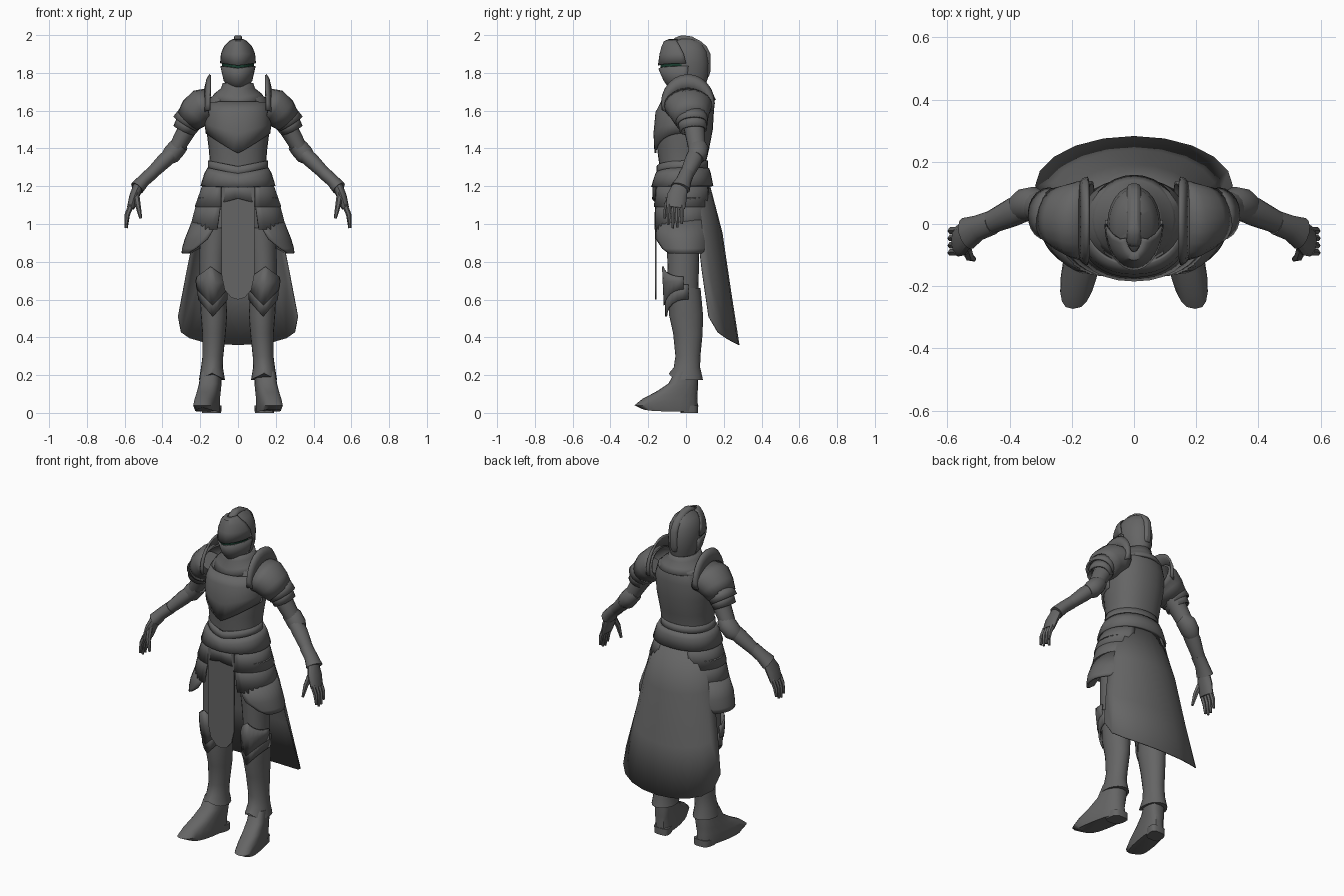
import bpy, bmesh, math
from mathutils import Vector

Y = Vector((0, 1, 0))
steel = bpy.data.materials.new("dark_steel")
steel.diffuse_color = (.13, .13, .13, 1)
green = bpy.data.materials.new("dark_green")
green.diffuse_color = (.01, .05, .03, 1)


def finish(name, bm, mirror=False, thick=0, angle=35, bevel=0, mat=steel):
    bmesh.ops.recalc_face_normals(bm, faces=bm.faces)
    me = bpy.data.meshes.new(name)
    bm.to_mesh(me)
    bm.free()
    me.materials.append(mat)
    ob = bpy.data.objects.new(name, me)
    bpy.context.collection.objects.link(ob)
    bpy.ops.object.select_all(action='DESELECT')
    ob.select_set(True)
    bpy.context.view_layer.objects.active = ob
    bpy.ops.object.shade_smooth_by_angle(angle=math.radians(angle))
    if thick:
        s = ob.modifiers.new("Thickness", 'SOLIDIFY')
        s.thickness, s.offset = thick, 0
    if bevel:
        b = ob.modifiers.new("Bevel", 'BEVEL')
        b.width, b.segments = bevel, 2
    if mirror:
        ob.modifiers.new("Mirror", 'MIRROR')
    return ob


# Skin rings (x, y, z, rx, ry, [front V tip, start angle, end angle]); path=True tilts rings along the path
def loft(name, rings, n=20, arc=None, path=False, axis=(0, 0, 1), square=1.0, tweak=None, **kw):
    bm = bmesh.new()
    rows = []
    pts = [Vector(r[:3]) for r in rings]
    for i, r in enumerate(rings):
        d = Vector(axis)
        if path:
            d = (pts[min(i + 1, len(pts) - 1)] - pts[max(i - 1, 0)]).normalized()
        u = Y.cross(d).normalized()
        v = d.cross(u)
        tip = r[5] if len(r) > 5 else 0
        a0, a1 = r[6:8] if len(r) > 7 else (arc or (0, 360))
        row = []
        for k in range(n + 1 if arc else n):
            t = math.radians(a0 + (a1 - a0) * k / n)
            c, s = math.cos(t), math.sin(t)
            c2 = math.copysign(abs(c) ** square, c)
            s2 = math.copysign(abs(s) ** square, s)
            co = pts[i] + u * r[3] * c2 + v * r[4] * s2
            if s < 0:
                co += d * tip * (1 - abs(c))
            if tweak:
                tweak(co, s)
            row.append(bm.verts.new(co))
        rows.append(row)
    for a, b in zip(rows, rows[1:]):
        for k in range(n):
            j = k + 1 if arc else (k + 1) % n
            bm.faces.new((a[k], a[j], b[j], b[k]))
    if not arc and not kw.get('thick'):
        bm.faces.new(rows[0])
        bm.faces.new(rows[-1])
    return finish(name, bm, **kw)


# Extrude an outline: axis 'x' takes (y, z) points, axis 'y' takes (x, z)
def prism(name, pts, axis, lo, hi, **kw):
    bm = bmesh.new()
    put = (lambda p, h: (h, p[0], p[1])) if axis == 'x' else (lambda p, h: (p[0], h, p[1]))
    a, b = [[bm.verts.new(put(p, h)) for p in pts] for h in (lo, hi)]
    bm.faces.new(a)
    bm.faces.new(b)
    for k in range(len(pts)):
        j = (k + 1) % len(pts)
        bm.faces.new((a[k], a[j], b[j], b[k]))
    return finish(name, bm, **kw)


# Helmet
loft("helmet_skull", [(0, .02, 1.71, .055, .075), (0, .01, 1.78, .078, .108), (0, 0, 1.85, .086, .122),
                      (0, 0, 1.91, .08, .113), (0, 0, 1.955, .058, .088), (0, 0, 1.982, .02, .045)], n=24)
loft("helmet_lower_visor", [(0, 0, 1.70, .035, .072, 0, 180, 360), (0, 0, 1.76, .072, .115, 0, 178, 362),
                            (0, 0, 1.836, .09, .143, -.012, 175, 365)], n=18, arc=(175, 365), thick=.008)
loft("helmet_upper_visor", [(0, 0, 1.851, .091, .145, -.012, 180, 360), (0, 0, 1.90, .087, .136, 0, 185, 355),
                            (0, 0, 1.94, .073, .125, 0, 195, 345), (0, 0, 1.965, .05, .114, 0, 205, 335),
                            (0, 0, 1.975, .03, .09, 0, 210, 330)], n=18, arc=(185, 355), thick=.008)
loft("eye_slit", [(0, 0, 1.815, .085, .135), (0, 0, 1.86, .085, .135)], n=18, arc=(190, 350), mat=green)
prism("helmet_crest", [(-.078, 1.965), (-.06, 1.985), (-.025, 2.0), (.03, 1.993), (.075, 1.97), (.11, 1.94),
                       (.13, 1.9), (.13, 1.81), (.118, 1.77), (.07, 1.8), (.03, 1.9)], 'x', -.022, .022, bevel=.013)
loft("neck", [(0, .02, 1.64, .09, .09), (0, .01, 1.75, .06, .075)])

# Torso armour
loft("cuirass", [(0, -.02, 1.22, .155, .12), (0, -.02, 1.30, .147, .12), (0, -.015, 1.40, .155, .138),
                 (0, -.008, 1.5, .168, .15), (0, 0, 1.6, .172, .148), (0, .02, 1.67, .145, .122),
                 (0, .02, 1.71, .09, .095)], n=28, square=.9)
loft("breastplate", [(0, -.012, 1.48, .166, .150, -.105), (0, -.01, 1.53, .172, .157, -.05),
                     (0, -.003, 1.59, .168, .154), (0, .008, 1.645, .15, .136)],
     n=24, arc=(180, 360), square=.9, thick=.01)
loft("gorget", [(0, .015, 1.655, .142, .138, -.03), (0, .015, 1.685, .122, .122, -.02), (0, .01, 1.715, .085, .1),
                (0, .01, 1.745, .075, .095)], n=28, thick=.012)
loft("waist_plate", [(0, -.02, 1.335, .152, .13, -.03), (0, -.02, 1.28, .152, .13, -.03)], n=28, thick=.012)
loft("belt", [(0, -.02, 1.295, .155, .135, -.03), (0, -.02, 1.265, .172, .145, -.03),
              (0, -.02, 1.20, .192, .158, -.005)], n=28, square=.9, thick=.014)
loft("hips", [(0, -.02, 1.24, .16, .125), (0, -.02, 1.1, .185, .125), (0, -.02, .98, .19, .105)], n=24)
loft("front_fauld", [(0, -.02, 1.22, .16, .150), (0, -.02, 1.09, .17, .154, .045)], n=14, arc=(238, 302), thick=.01)

# Cloth: front tabard and rear skirt
half = [(.088, 1.2), (.086, .72), (.07, .65), (.035, .61)]
prism("tabard", half + [(0, .6)] + [(-x, z) for x, z in reversed(half)], 'y', -.163, -.155)


def drop(co, s):
    co.z -= .15 * math.sqrt(max(0, s)) * max(0, 1.22 - co.z) / .71


loft("rear_skirt", [(0, .015, 1.24, .16, .10), (0, .055, 1.0, .22, .135), (0, .085, .75, .27, .15),
                    (0, .12, .51, .316, .16)], n=10, arc=(0, 180), tweak=drop, thick=.006, angle=25)

# Hip plates, three overlapping layers with a front edge that curves outwards
for i, layer in enumerate([
    [(.05, -.02, 1.23, .125, .137, 0, -72, 75), (.06, -.02, 1.09, .165, .148, 0, -80, 72)],
    [(.06, -.02, 1.14, .148, .141, 0, -80, 72), (.08, -.015, .97, .172, .150, 0, -80, 72)],
    [(.08, -.015, 1.02, .158, .145, 0, -82, 72), (.10, -.015, .92, .177, .15, 0, -70, 68),
     (.11, -.01, .87, .182, .143, 0, -52, 58), (.112, -.01, .845, .182, .14, 0, -35, 40)],
]):
    loft(f"hip_plate_{i + 1}", layer, n=14, arc=(-90, 70), mirror=True, thick=.01)

# Legs
loft("thigh", [(.115, -.02, 1.08, .085, .095), (.13, -.015, .85, .075, .085), (.14, -.015, .62, .066, .08)],
     mirror=True)
loft("greave", [(.135, -.005, .66, .07, .082), (.127, 0, .52, .07, .09), (.127, .01, .42, .062, .078),
                (.133, .01, .30, .055, .066), (.138, .005, .24, .058, .07), (.138, 0, .175, .069, .09, .035)],
     mirror=True)
loft("knee_lower_plate", [(.133, -.005, .60, .074, .1, -.09), (.137, -.005, .68, .077, .103, -.06)],
     n=12, arc=(170, 370), thick=.01, mirror=True)
loft("knee_guard", [(.136, -.008, .655, .079, .105, -.085), (.14, -.01, .70, .08, .108, -.02),
                    (.145, -.01, .72, .07, .112, .055)], n=12, arc=(182, 358), thick=.01, mirror=True)


# Boots, splayed outwards
def splay(co, s):
    co.x -= co.y * .18


loft("boot", [(.145, -.09, .008, .056, .15, .02), (.147, -.105, .04, .06, .168), (.147, -.085, .075, .058, .145),
              (.146, -.05, .11, .057, .112), (.144, -.015, .155, .056, .078), (.143, .003, .22, .053, .06)],
     square=.75, tweak=splay, mirror=True)
loft("boot_heel", [(.143, .018, 0, .048, .046), (.143, .018, .04, .05, .047)], square=.6, tweak=splay, mirror=True)

# Shoulder guards
P = dict(path=True, mirror=True)
loft("pauldron", [(.15, .01, 1.63, .085, .125), (.19, .015, 1.622, .09, .119), (.225, .02, 1.59, .086, .102),
                  (.262, .028, 1.55, .068, .085)], thick=.01, **P)
loft("pauldron_lame_1", [(.248, .028, 1.578, .064, .08), (.278, .033, 1.53, .07, .08)], thick=.01, **P)
loft("pauldron_lame_2", [(.262, .033, 1.548, .058, .07), (.287, .038, 1.495, .055, .068)], thick=.01, **P)
loft("shoulder_fin", [(.172, .01, 1.62, .10, .12), (.162, .01, 1.635, .13, .132), (.147, .01, 1.64, .15, .137)],
     n=14, arc=(75, 285), axis=(1, 0, 0), thick=.012, mirror=True)

# Arms
loft("upper_arm", [(.2, .03, 1.61, .065, .07), (.27, .045, 1.5, .05, .055), (.335, .06, 1.385, .04, .045)], n=14, **P)
loft("elbow_guard", [(.298, .055, 1.425, .042, .046), (.325, .065, 1.40, .05, .055), (.355, .06, 1.365, .05, .053),
                     (.375, .05, 1.35, .04, .044)], n=14, **P)
loft("forearm", [(.33, .06, 1.39, .038, .043), (.39, .038, 1.335, .041, .046), (.45, .01, 1.275, .034, .038),
                 (.53, -.025, 1.20, .026, .032)], n=14, **P)
loft("gauntlet_cuff", [(.455, .005, 1.27, .035, .039), (.50, -.012, 1.23, .034, .041), (.535, -.03, 1.19, .038, .053)],
     n=14, **P)
loft("palm", [(.525, -.03, 1.205, .028, .04), (.55, -.048, 1.145, .026, .054), (.568, -.055, 1.085, .02, .05)],
     n=12, **P)

# Fingers fan out from the palm
for i, (y0, y1, z1) in enumerate([(-.09, -.093, .995), (-.066, -.07, .978), (-.043, -.047, .982), (-.02, -.022, 1.0)]):
    loft(f"finger_{i + 1}", [(.566, y0, 1.10, .015, .013), (.586, (y0 + y1) / 2, 1.05, .014, .012),
                             (.592, y1, z1, .008, .007)], n=6, **P)
loft("thumb", [(.54, -.075, 1.16, .017, .017), (.53, -.105, 1.10, .015, .014), (.515, -.113, 1.03, .008, .008)],
     n=6, **P)
